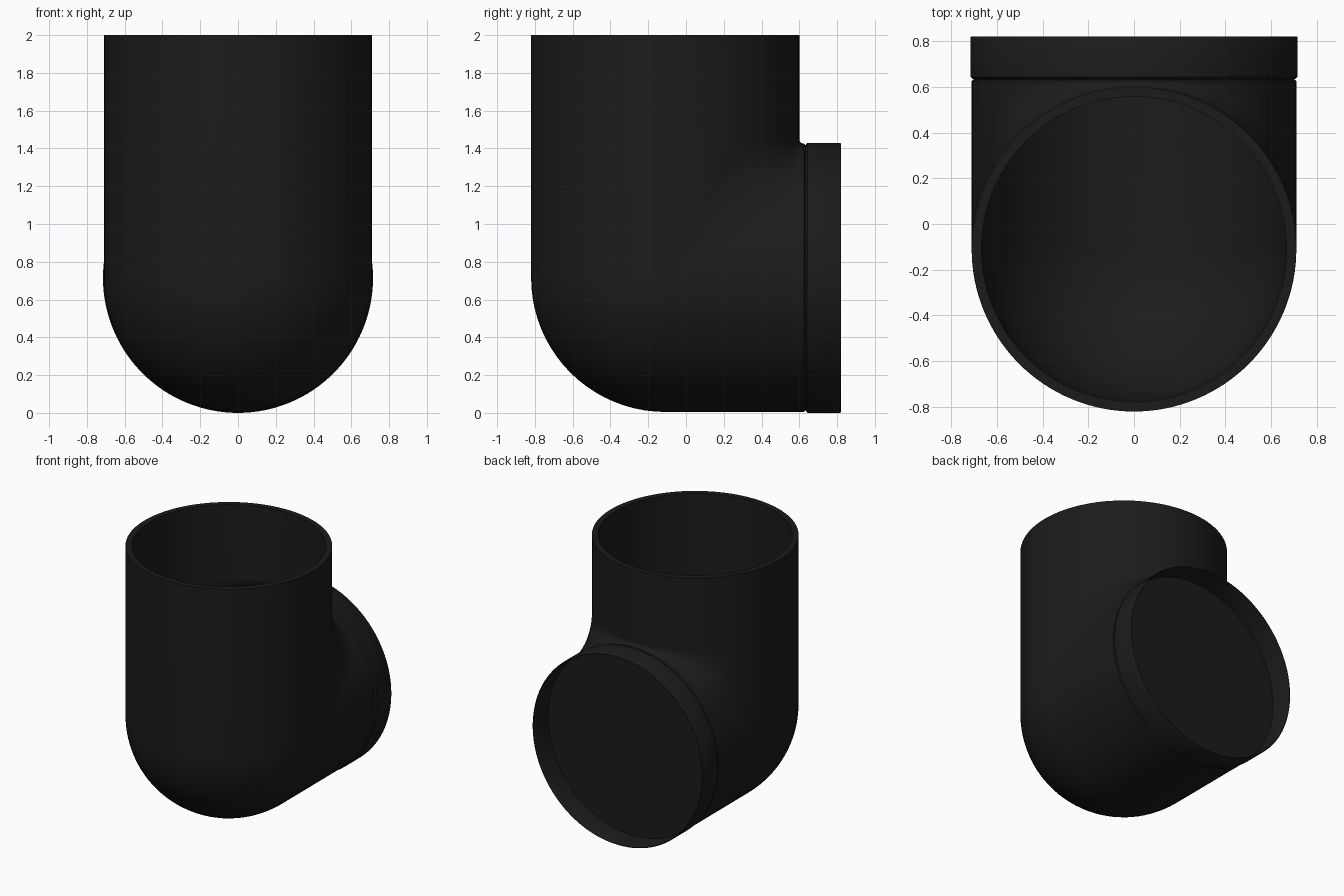
import bpy, bmesh, math

if "Cube" in bpy.data.objects:
    bpy.data.objects.remove(bpy.data.objects["Cube"])

YC, ZC = -0.11, 0.715     # axis of the upright pipe (y) and of the side pipe (z)
TOP = 2.0
SIDES, ARC = 128, 20

mat = bpy.data.materials.new("black_plastic")
mat.diffuse_color = (0.011, 0.011, 0.011, 1)
mat.use_nodes = True
mat.node_tree.nodes["Principled BSDF"].inputs["Base Color"].default_value = mat.diffuse_color


def build(name, strands, closed):
    """Skin a ring of point strands; 'closed' also joins each strand's ends."""
    bm = bmesh.new()
    grid = [[bm.verts.new(p) for p in s] for s in strands]
    n, m = len(grid), len(grid[0])
    for i in range(n):
        a, b = grid[i], grid[(i + 1) % n]
        for j in range(m if closed else m - 1):
            k = (j + 1) % m
            bm.faces.new((a[j], a[k], b[k], b[j]))
    bmesh.ops.remove_doubles(bm, verts=bm.verts, dist=1e-5)
    bmesh.ops.dissolve_degenerate(bm, edges=bm.edges, dist=1e-6)
    bmesh.ops.recalc_face_normals(bm, faces=bm.faces)
    me = bpy.data.meshes.new(name)
    bm.to_mesh(me)
    bm.free()
    me.materials.append(mat)
    ob = bpy.data.objects.new(name, me)
    bpy.context.collection.objects.link(ob)
    bpy.ops.object.select_all(action='DESELECT')
    ob.select_set(True)
    bpy.context.view_layer.objects.active = ob
    bpy.ops.object.shade_smooth_by_angle(angle=math.radians(35))
    return ob


def elbow_strand(r, t, y_end):
    """One line along the elbow: down the upright pipe, round the bend, out the side pipe."""
    x, w = r * math.cos(t), r * math.sin(t)
    if w > 1e-6:      # inside of the bend: blended crotch
        d = ((0.8 * w) ** -4 + (y_end - YC - w) ** -4) ** -0.25
        cy, cz = YC + w + d, ZC + w + d
    else:             # outside of the bend: rounded like a ball
        d = max(-w, 0.0)
        cy, cz = YC, ZC
    pts = [(x, YC + w, TOP)]
    for i in range(ARC + 1):
        a = math.pi + math.pi / 2 * i / ARC
        pts.append((x, cy + d * math.cos(a), cz + d * math.sin(a)))
    pts.append((x, y_end, ZC + w))
    return pts


angles = [2 * math.pi * i / SIDES for i in range(SIDES)]

# Hollow elbow body: inner wall, top rim and outer wall
body = []
for t in angles:
    inner = elbow_strand(0.667, t, 0.622)
    outer = elbow_strand(0.71, t, 0.625)
    groove = (0.7 * math.cos(t), 0.633, ZC + 0.7 * math.sin(t))
    body.append(inner[::-1] + outer + [groove])
build("elbow_body", body, True)

# End collar: thin open ring with a recessed closing disc
profile = [(0, 0.632), (0.70, 0.632), (0.71, 0.638), (0.715, 0.643), (0.715, 0.815),
           (0.712, 0.82), (0.709, 0.82), (0.707, 0.816), (0.707, 0.642), (0, 0.642)]
build("end_collar", [[(r * math.cos(t), y, ZC + r * math.sin(t)) for r, y in profile]
                     for t in angles], False)
